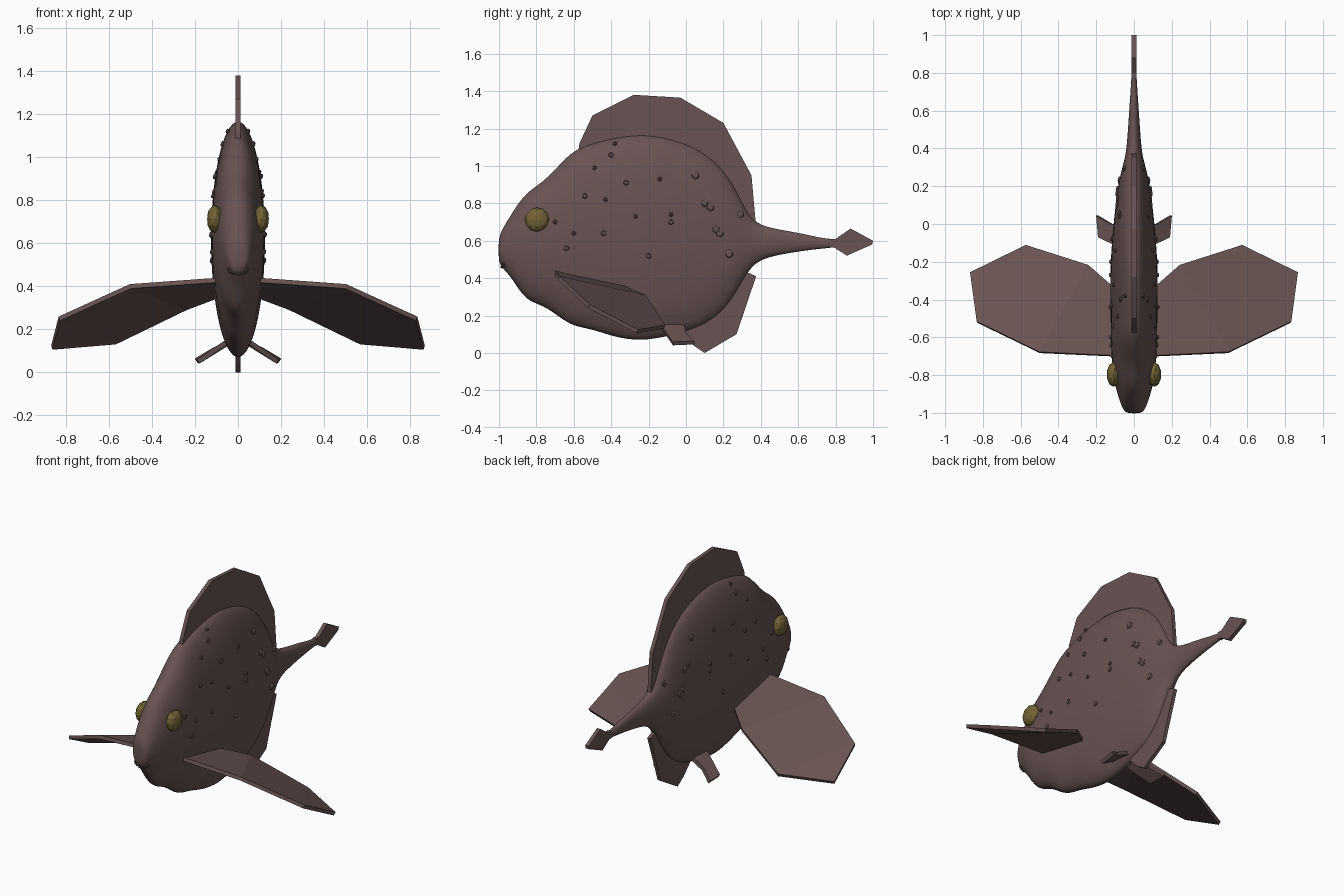
import bpy, bmesh, math
from mathutils import Vector

if "Cube" in bpy.data.objects:
    bpy.data.objects.remove(bpy.data.objects["Cube"])


def material(name, rgb):
    m = bpy.data.materials.new(name)
    m.use_nodes = True
    m.diffuse_color = (*rgb, 1)
    m.node_tree.nodes["Principled BSDF"].inputs["Base Color"].default_value = (*rgb, 1)
    return m


SKIN = material("dusky brown skin", (0.14, 0.087, 0.085))
EYE = material("olive eye", (0.17, 0.125, 0.035))


def finish(name, bm, mat, smooth=False):
    bmesh.ops.recalc_face_normals(bm, faces=bm.faces)
    mesh = bpy.data.meshes.new(name)
    bm.to_mesh(mesh)
    bm.free()
    mesh.materials.append(mat)
    for p in mesh.polygons:
        p.use_smooth = smooth
    ob = bpy.data.objects.new(name, mesh)
    bpy.context.collection.objects.link(ob)
    return ob


def sheet(name, points, faces, thick, mirrored=False):
    """Thin fin from a flat or bent outline."""
    bm = bmesh.new()
    vs = [bm.verts.new(p) for p in points]
    for f in faces:
        bm.faces.new([vs[i] for i in f])
    ob = finish(name, bm, SKIN)
    s = ob.modifiers.new("thickness", 'SOLIDIFY')
    s.thickness, s.offset = thick, 0
    if mirrored:
        ob.modifiers.new("both sides", 'MIRROR').use_mirror_merge = False
    return ob


def upright_fin(name, outline, thick):
    return sheet(name, [(0, y, z) for y, z in outline], [range(len(outline))], thick)


# Body and tail stalk: y, top, bottom, half width of each oval section
SECTIONS = [
    (-1.003, .61, .49, .035), (-.985, .66, .455, .058), (-.93, .75, .40, .078),
    (-.86, .86, .275, .1), (-.76, .92, .25, .115), (-.67, 1.02, .18, .12),
    (-.6, 1.09, .135, .123), (-.5, 1.13, .12, .124), (-.38, 1.16, .075, .126),
    (-.24, 1.18, .055, .126), (-.1, 1.16, .08, .118), (.05, 1.11, .12, .104),
    (.16, 1.03, .18, .09), (.25, .92, .28, .075), (.32, .76, .42, .056),
    (.38, .69, .49, .042), (.47, .665, .52, .034), (.62, .64, .545, .024),
    (.74, .61, .56, .016), (.82, .61, .565, .012)]
SIDES = 16
bm = bmesh.new()
rings = []
for y, top, low, w in SECTIONS:
    ring = []
    for k in range(SIDES):
        a = math.tau * k / SIDES
        z = (top + low) / 2 + (top - low) / 2 * math.sin(a) * 1.01
        ring.append(bm.verts.new((w * 1.02 * math.cos(a), y, z)))
    rings.append(ring)
for r, s in zip(rings, rings[1:]):
    for k in range(SIDES):
        n = (k + 1) % SIDES
        bm.faces.new((r[k], r[n], s[n], s[k]))
bm.faces.new(rings[0])
bm.faces.new(rings[-1])
body = finish("body", bm, SKIN, True)
body.modifiers.new("smooth", 'SUBSURF').levels = 2
body.modifiers["smooth"].render_levels = 2

# Fins along the middle
upright_fin("dorsal_fin", [
    (-.58, 1.05), (-.57, 1.12), (-.5, 1.27), (-.28, 1.38), (-.03, 1.365), (.2, 1.23),
    (.35, .95), (.375, .67), (.28, .7), (.1, .9), (-.3, 1)], .024)
upright_fin("anal_fin", [
    (-.06, .14), (.04, .04), (.1, 0), (.27, .1), (.375, .41), (.33, .43), (.2, .4)], .022)
upright_fin("tail_fin", [
    (.77, .61), (.8, .61), (.88, .665), (1, .6), (.995, .58), (.86, .52), (.79, .565), (.77, .565)], .024)

# Paired fins
sheet("pectoral_fins", [
    (.08, -.7, .43), (.5, -.68, .4), (.83, -.52, .25), (.865, -.26, .115),
    (.57, -.115, .14), (.24, -.22, .3), (.08, -.36, .36)],
    [(0, 1, 5, 6), (1, 2, 4, 5), (2, 3, 4)], .022, True)
sheet("pelvic_fins", [
    (.04, -.14, .15), (.185, -.07, .05), (.195, .045, .055), (.12, 0, .1), (.04, -.01, .14)],
    [range(5)], .022, True)


def side_offset(y, z):
    """Half width of the body at a point on its side."""
    for a, b in zip(SECTIONS, SECTIONS[1:]):
        if a[0] <= y <= b[0]:
            t = (y - a[0]) / (b[0] - a[0])
            top, low, w = (p + (q - p) * t for p, q in zip(a[1:], b[1:]))
            u = (2 * z - top - low) / (top - low)
            return w * math.sqrt(max(0, 1 - u * u))
    return 0


def blob(bm, centre, size, detail=1):
    made = bmesh.ops.create_icosphere(bm, subdivisions=detail, radius=1)["verts"]
    for v in made:
        v.co = Vector(centre) + Vector(c * s for c, s in zip(v.co, size))


# Eyes
for side, x in (("left", 1), ("right", -1)):
    bm = bmesh.new()
    blob(bm, (x * .108, -.797, .713), (.037, .065, .065), 2)
    finish(side + "_eye", bm, EYE)

# Skin warts, scattered on both flanks
WARTS = [
    (-.38, 1.12), (-.4, 1.06), (-.49, .99), (-.54, .84), (-.43, .82), (-.32, .91),
    (-.14, .93), (.05, .95), (.1, .8), (.13, .78), (-.08, .74), (-.08, .7),
    (-.27, .73), (-.44, .64), (-.6, .64), (-.64, .56), (-.7, .7), (.18, .64),
    (.16, .66), (.23, .53), (.29, .74), (-.2, .52)]
bm = bmesh.new()
for i, (y, z) in enumerate(WARTS):
    r = .013 + .008 * (y > 0) + .003 * (i % 2)
    for x in (1, -1):
        blob(bm, (x * side_offset(y, z), y, z), (.011, r, r))
finish("warts", bm, SKIN)

# Mouth: oval lip with a row of small teeth above and below
bm = bmesh.new()
for k in range(14):
    a = math.tau * k / 14
    blob(bm, (.042 * math.cos(a), -.984 + .012 * abs(math.cos(a)), .477 + .018 * math.sin(a)),
         (.009, .012, .009))
finish("mouth", bm, SKIN)
